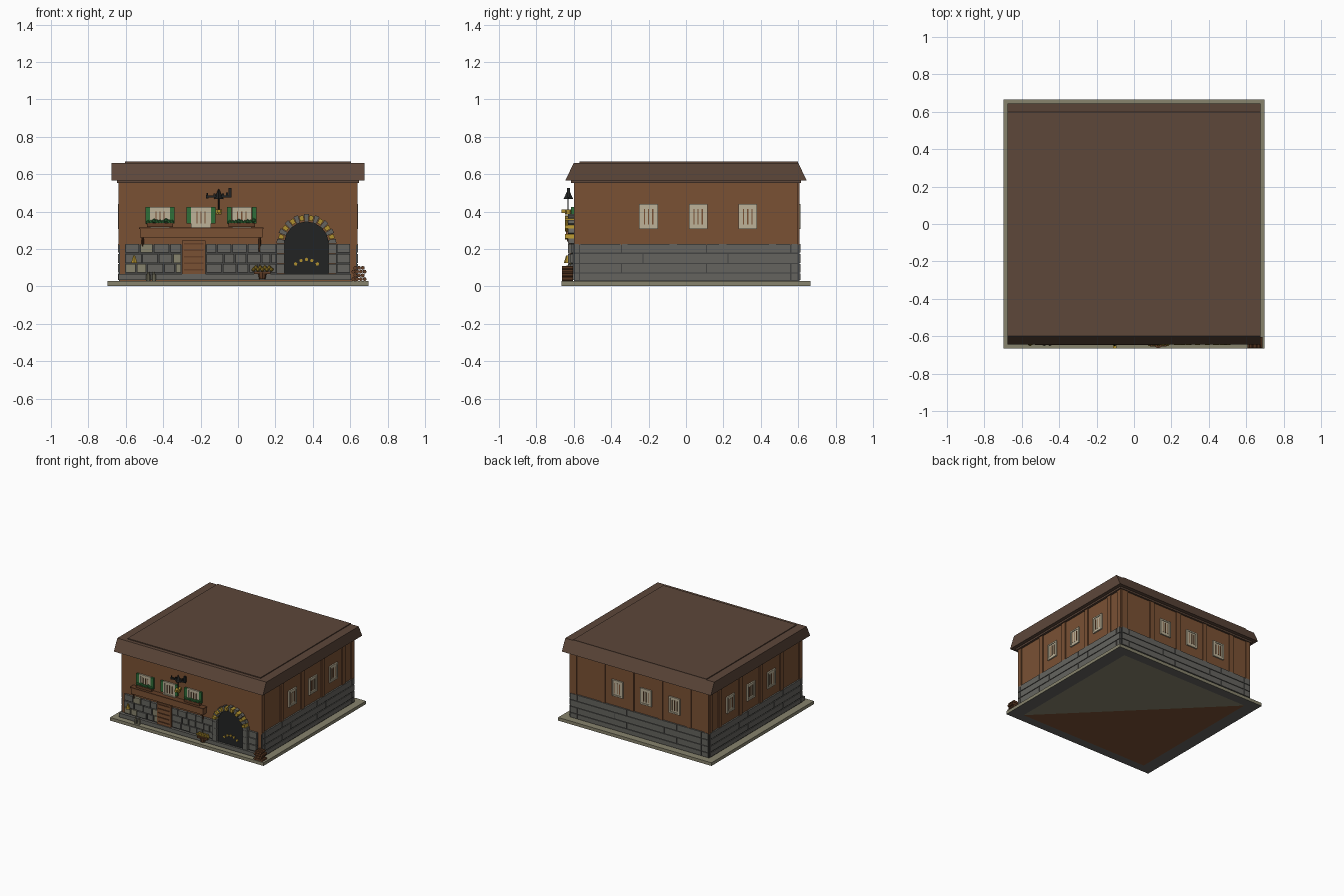
import bpy, bmesh, math, random
from mathutils import Matrix, Vector

random.seed(4)
old = bpy.data.objects.get("Cube")
if old:
    bpy.data.objects.remove(old, do_unlink=True)


def material(name, hex_code):
    srgb = [int(hex_code[i:i + 2], 16) / 255 for i in (0, 2, 4)]
    col = [c / 12.92 if c < 0.04 else ((c + 0.055) / 1.055) ** 2.4 for c in srgb] + [1]
    m = bpy.data.materials.new(name)
    m.use_nodes = True
    m.diffuse_color = col
    m.node_tree.nodes["Principled BSDF"].inputs["Base Color"].default_value = col
    return m


WOOD = material("warm wood", "7a5134")
DARK = material("dark wood", "633f27")
ROOF = material("roof brown", "5d473a")
STONE = material("grey stone", "65645f")
MORTAR = material("dark mortar", "434342")
SLAB = material("sandy stone", "87836d")
CREAM = material("cream", "bdb298")
GOLD = material("ochre", "b0902f")
GREEN = material("leaf green", "2f6e38")
BLACK = material("soot black", "222424")

HALF_X, HALF_Y = 0.63, 0.60


def finish(name, bm, *mats):
    bmesh.ops.recalc_face_normals(bm, faces=bm.faces)
    me = bpy.data.meshes.new(name)
    bm.to_mesh(me)
    bm.free()
    for m in mats:
        me.materials.append(m)
    ob = bpy.data.objects.new(name, me)
    bpy.context.collection.objects.link(ob)
    return ob


def box(bm, x0, x1, y0, y1, z0, z1):
    mid = Matrix.Translation(((x0 + x1) / 2, (y0 + y1) / 2, (z0 + z1) / 2))
    bmesh.ops.create_cube(bm, size=1, matrix=mid @ Matrix.Diagonal((x1 - x0, y1 - y0, z1 - z0, 1)))


def on_wall(bm, side, u0, u1, d0, d1, z0, z1):
    """Box placed along a wall: u runs along it, d sticks out of it."""
    if side in ("front", "back"):
        s = -1 if side == "front" else 1
        ys = sorted((s * (HALF_Y + d0), s * (HALF_Y + d1)))
        box(bm, u0, u1, *ys, z0, z1)
    else:
        s = 1 if side == "left" else -1
        xs = sorted((s * (HALF_X + d0), s * (HALF_X + d1)))
        box(bm, *xs, u0, u1, z0, z1)


def boxes(name, mat, side, items):
    bm = bmesh.new()
    for it in items:
        on_wall(bm, side, *it)
    return finish(name, bm, mat)


def prism(bm, pts, y0, y1):
    """Extrude an x-z outline from y0 to y1."""
    a = [bm.verts.new((x, y0, z)) for x, z in pts]
    b = [bm.verts.new((x, y1, z)) for x, z in pts]
    bm.faces.new(a)
    bm.faces.new(b[::-1])
    for i in range(len(pts)):
        j = (i + 1) % len(pts)
        bm.faces.new((a[i], b[i], b[j], a[j]))


def rod(bm, p, q, r0, r1=None, sides=8):
    p, q = Vector(p), Vector(q)
    rot = (q - p).to_track_quat("Z", "Y").to_matrix().to_4x4()
    bmesh.ops.create_cone(bm, cap_ends=True, segments=sides, radius1=r0,
                          radius2=r0 if r1 is None else r1, depth=(q - p).length,
                          matrix=Matrix.Translation((p + q) / 2) @ rot)


# Ground slab, with a stone underside and a two-tone floor panel beneath
bm = bmesh.new()
box(bm, -0.697, 0.697, -0.665, 0.665, 0.002, 0.028)
bm.normal_update()
for f in bm.faces:
    f.material_index = 1 if f.normal.z < -0.5 else 0
finish("ground_slab", bm, SLAB, STONE)
for name, s, mat in (("floor_panel_wood", -1, WOOD), ("floor_panel_stone", 1, SLAB)):
    bm = bmesh.new()
    e = 0.59
    bm.faces.new([bm.verts.new(c) for c in ((e, -e, 0), (-e, e, 0), (s * e, s * e, 0))])
    finish(name, bm, mat).data.flip_normals() if s < 0 else finish(name, bm, mat)

# Timber walls
bm = bmesh.new()
box(bm, -HALF_X, HALF_X, -HALF_Y, HALF_Y, 0.028, 0.59)
finish("timber_walls", bm, WOOD)

# Roof with sloping front and back, raised cap and eave trim
bm = bmesh.new()
prism(bm, [(-0.645, 0.567), (-0.60, 0.66), (0.60, 0.66), (0.645, 0.567)], -0.677, 0.677)
bmesh.ops.rotate(bm, verts=bm.verts, matrix=Matrix.Rotation(math.pi / 2, 3, "Z"))
finish("roof", bm, ROOF)
bm = bmesh.new()
box(bm, -0.605, 0.605, -0.57, 0.60, 0.655, 0.667)
finish("roof_cap", bm, ROOF)
bm = bmesh.new()
box(bm, -0.648, 0.648, -0.615, 0.615, 0.553, 0.568)
finish("eave_trim", bm, ROOF)

# Battens, coursed stone and windows on the sides and back
centres = {"left": (-0.2, 0.065, 0.33), "right": (-0.2, 0.065, 0.33), "back": (-0.32, -0.06, 0.2)}
courses = ((0.034, 0.068), (0.075, 0.12), (0.126, 0.174), (0.18, 0.227))


def window(side, u, z0, z1, w=0.05):
    label = f"{side}_window_{u:.2f}"
    boxes(label, CREAM, side, [
        (u - w, u + w, 0, 0.006, z0, z1),
        (u - w, u - w + 0.012, 0, 0.012, z0, z1), (u + w - 0.012, u + w, 0, 0.012, z0, z1),
        (u - w, u + w, 0, 0.011, z0, z0 + 0.012), (u - w, u + w, 0, 0.011, z1 - 0.012, z1)])
    boxes(label + "_bars", WOOD, side, [
        (u + k - 0.003, u + k + 0.003, 0, 0.009, z0 + 0.025, z1 - 0.025) for k in (-0.022, 0, 0.022)])


for side, mids in centres.items():
    half = HALF_X if side == "back" else HALF_Y
    step = mids[1] - mids[0]
    us = [mids[0] + step * (k - 1.5) for k in range(6)]
    boxes(side + "_battens", WOOD, side,
          [(u - 0.02, u + 0.02, 0, 0.008, 0.22, 0.56) for u in us if abs(u) < half - 0.03]
          + [(s * half - 0.018, s * half + 0.018, 0, 0.008, 0.22, 0.56) for s in (-0.97, 0.97)])
    boxes(side + "_mortar", MORTAR, side, [(-half, half, 0, 0.006, 0.028, 0.224)])
    stones = []
    for row, (z0, z1) in enumerate(courses):
        cuts = [-0.57, 0.56, half] if row == 0 else (
            [-0.57, -0.23, 0.225, half] if row == 2 else [-0.57, -0.345, 0.11, 0.56, half])
        cuts = [-half] + cuts
        stones += [(a + 0.003, b - 0.003, 0, 0.012, z0, z1) for a, b in zip(cuts, cuts[1:])]
    boxes(side + "_stones", STONE, side, stones)
    for u in mids:
        window(side, u, 0.307, 0.44)

# Front stonework with small uneven blocks
boxes("front_plinth", STONE, "front", [(-0.64, 0.605, 0, 0.03, 0.034, 0.066)])
boxes("front_mortar", MORTAR, "front", [(-0.605, -0.3, 0, 0.008, 0.066, 0.225),
      (-0.175, 0.21, 0, 0.008, 0.066, 0.225), (0.52, 0.6, 0, 0.008, 0.066, 0.225)])
grey, sandy = [], []
for a, b in ((-0.605, -0.3), (-0.172, 0.208), (0.526, 0.602)):
    for z0, z1 in courses[1:]:
        u = a
        while u < b - 0.02:
            v = min(u + random.uniform(0.05, 0.095), b)
            if b - v < 0.03:
                v = b
            target = sandy if random.random() < 0.15 and b < 0.5 else grey
            target.append((u + 0.004, v - 0.004, 0, random.uniform(0.016, 0.022), z0, z1))
            u = v
boxes("front_stones", STONE, "front", grey)
boxes("front_sandy_stones", SLAB, "front", sandy)

# Arched fireplace opening with alternating wedge stones
CX, CZ, R0, R1 = 0.366, 0.227, 0.118, 0.16
bm = bmesh.new()
arc = [(CX + R0 * math.cos(math.pi * k / 16), CZ + R0 * math.sin(math.pi * k / 16)) for k in range(17)]
prism(bm, arc + [(CX - R0, 0.066), (CX + R0, 0.066)], -0.614, -0.60)
finish("arch_opening", bm, BLACK)
bm_grey, bm_gold = bmesh.new(), bmesh.new()
N = 17
for k in range(N):
    a0, a1 = math.pi * (k + 0.06) / N, math.pi * (k + 0.94) / N
    wide = k % 2
    ri, ro = (R0 + 0.008, R1 - 0.006) if wide else (R0, R1)
    pts = [(CX + r * math.cos(a), CZ + r * math.sin(a))
           for r, a in ((ri, a0), (ro, a0), (ro, a1), (ri, a1))]
    prism(bm_gold if wide else bm_grey, pts, -0.648 if wide else -0.632, -0.60)
for s in (-1, 1):
    for z0, z1 in courses[1:]:
        x0, x1 = sorted((CX + s * R0, CX + s * R1))
        box(bm_grey, x0, x1, -0.632, -0.60, z0 - 0.005, z1)
finish("arch_grey_stones", bm_grey, STONE)
finish("arch_ochre_stones", bm_gold, GOLD)
bm = bmesh.new()
for k in range(-2, 3):
    x, z = CX + k * 0.029, 0.144 - 0.006 * k * k
    rod(bm, (x, -0.612, z), (x, -0.62, z), 0.01, sides=5)
finish("arch_embers", bm, GOLD)

# Plank hatch between the stones
boxes("plank_hatch", WOOD, "front", [(-0.3, -0.175, 0, 0.022, 0.066, 0.245)])
boxes("hatch_rails", DARK, "front", [(-0.29, -0.185, 0, 0.027, z, z + 0.008)
      for z in (0.085, 0.12, 0.155, 0.19, 0.225)])

# Front windows, shutters and planters
for i, u in enumerate((-0.417, -0.198, 0.02)):
    window("front", u, 0.312, 0.425, 0.053)
    boxes(f"shutters_{i}", GREEN, "front", [(u + s * 0.066 - 0.012, u + s * 0.066 + 0.012,
          0, 0.015, 0.335, 0.425) for s in (-1, 1)])
    if i != 1:
        boxes(f"planter_{i}", DARK, "front", [(u - 0.07, u + 0.07, 0, 0.03, 0.318, 0.338)])
        bm = bmesh.new()
        for k in range(9):
            spot = (u + (k - 4) * 0.016, -0.618, 0.345 + random.uniform(-0.004, 0.007))
            bmesh.ops.create_icosphere(bm, subdivisions=1, radius=0.013, matrix=Matrix.Translation(spot))
        finish(f"planter_leaves_{i}", bm, GREEN)

# Long shelf with brackets
boxes("shelf", WOOD, "front", [(-0.525, 0.132, 0, 0.042, 0.26, 0.312)])
boxes("shelf_top", DARK, "front", [(-0.53, 0.137, 0, 0.048, 0.308, 0.316)])
bm = bmesh.new()
for x in (-0.51, 0.117):
    rod(bm, (x, -0.635, 0.262), (x, -0.603, 0.185), 0.007, sides=4)
finish("shelf_brackets", bm, DARK)

# Iron bracket and hanging lantern
bm = bmesh.new()
box(bm, -0.165, -0.035, -0.635, -0.622, 0.474, 0.485)
box(bm, -0.05, -0.035, -0.636, -0.62, 0.48, 0.525)
for k in range(4):
    box(bm, -0.13 + k * 0.022, -0.12 + k * 0.022, -0.634, -0.622, 0.48, 0.497 + 0.006 * (k % 2))
rod(bm, (-0.165, -0.628, 0.47), (-0.165, -0.628, 0.5), 0.008, 0.004, 6)
rod(bm, (-0.103, -0.629, 0.468), (-0.103, -0.629, 0.52), 0.025, 0.002, 4)
rod(bm, (-0.103, -0.63, 0.405), (-0.103, -0.63, 0.475), 0.003)
finish("iron_bracket", bm, BLACK)
bm = bmesh.new()
rod(bm, (-0.103, -0.63, 0.383), (-0.103, -0.63, 0.41), 0.017, 0.021, 6)
box(bm, -0.113, -0.093, -0.665, -0.60, 0.392, 0.41)
finish("hanging_lantern", bm, GOLD)

# Small wall lamp, milk cans and flower tub
bm = bmesh.new()
rod(bm, (-0.555, -0.635, 0.125), (-0.555, -0.635, 0.165), 0.018, 0.006, 6)
finish("wall_lamp", bm, GOLD)
bm = bmesh.new()
for x in (-0.48, -0.45):
    rod(bm, (x, -0.642, 0.028), (x, -0.642, 0.062), 0.011)
    rod(bm, (x, -0.642, 0.062), (x, -0.642, 0.078), 0.008, 0.006)
finish("milk_cans", bm, SLAB)
bm = bmesh.new()
rod(bm, (0.13, -0.64, 0.04), (0.13, -0.64, 0.075), 0.017, 0.024)
box(bm, 0.085, 0.175, -0.655, -0.63, 0.066, 0.08)
finish("flower_tub", bm, DARK)
bm = bmesh.new()
for k in range(9):
    spot = (0.083 + k * 0.012, -0.643 + 0.008 * (k % 2), 0.09 + 0.011 * (k % 2))
    bmesh.ops.create_icosphere(bm, subdivisions=1, radius=0.012, matrix=Matrix.Translation(spot))
finish("tub_flowers", bm, GOLD)

# Stacked logs at the corner
bm = bmesh.new()
for row in range(4):
    for k in range(4 - row % 2):
        x, z = 0.617 + 0.02 * k + 0.01 * (row % 2), 0.039 + 0.02 * row
        rod(bm, (x, -0.664, z), (x, -0.605, z), 0.0105)
finish("log_pile", bm, DARK)
